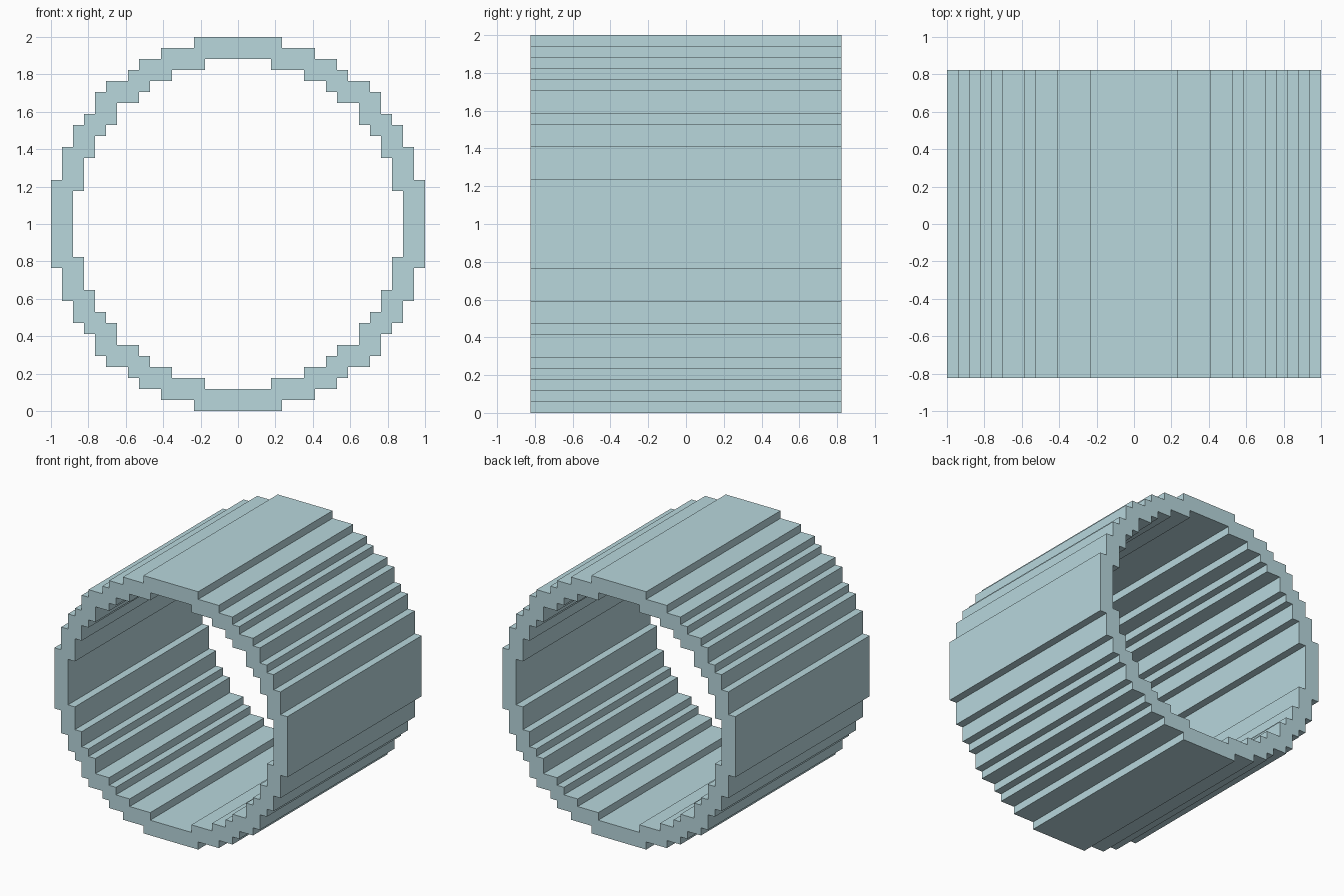
import bpy, bmesh
from mathutils import Vector

if "Cube" in bpy.data.objects:
    bpy.data.objects.remove(bpy.data.objects["Cube"])

U = 2 / 34          # one step of the blocky grid
HALF_LEN = 14 * U   # half of the tube length along y

# Stepped outlines from the top to the 45 degree corner, in grid steps
OUTER = [(4, 17), (4, 16), (7, 16), (7, 15), (9, 15), (9, 14),
         (10, 14), (10, 13), (12, 13), (12, 12)]
INNER = [(3, 15), (3, 14), (6, 14), (6, 13), (8, 13), (8, 12),
         (9, 12), (9, 11), (11, 11)]


def full_loop(octant):
    """Mirror over the diagonal, then turn the quadrant four times."""
    quarter = octant + [(z, x) for x, z in reversed(octant[:-1])]
    loop = []
    for _ in range(4):
        loop += quarter
        quarter = [(z, -x) for x, z in quarter]
    return loop


bm = bmesh.new()

# Front ring face between the two outlines
edges = []
for octant in (OUTER, INNER):
    vs = [bm.verts.new((x * U, -HALF_LEN, 1 + z * U)) for x, z in full_loop(octant)]
    edges += [bm.edges.new((vs[i - 1], vs[i])) for i in range(len(vs))]
bmesh.ops.triangle_fill(bm, edges=edges, use_beauty=True, normal=Vector((0, -1, 0)))

# Extrude to the back to form the tube
res = bmesh.ops.extrude_face_region(bm, geom=bm.faces[:], use_keep_orig=True)
bmesh.ops.translate(bm, vec=(0, 2 * HALF_LEN, 0),
                    verts=[g for g in res["geom"] if isinstance(g, bmesh.types.BMVert)])
bmesh.ops.recalc_face_normals(bm, faces=bm.faces[:])

mesh = bpy.data.meshes.new("stepped_tube")
bm.to_mesh(mesh)
bm.free()
tube = bpy.data.objects.new("stepped_tube", mesh)
bpy.context.collection.objects.link(tube)

# Pale blue colour
mat = bpy.data.materials.new("pale_blue")
mat.diffuse_color = (0.48, 0.68, 0.72, 1)
mat.use_nodes = True
mat.node_tree.nodes["Principled BSDF"].inputs["Base Color"].default_value = mat.diffuse_color
mesh.materials.append(mat)
